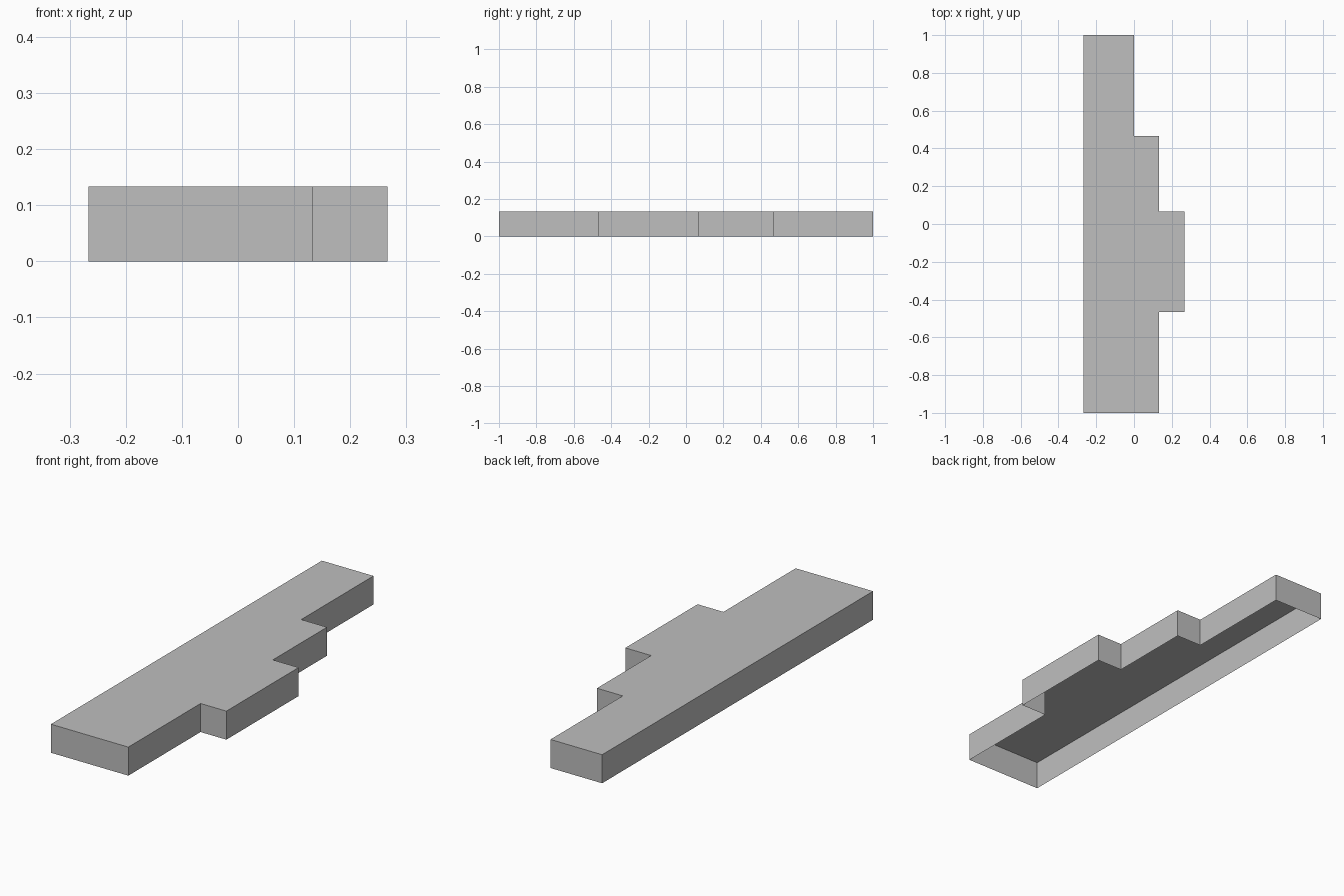
import bpy, bmesh

cube = bpy.data.objects.get("Cube")
if cube:
    bpy.data.objects.remove(cube, do_unlink=True)

UNIT = 2 / 30      # grid module of the stepped plan
HEIGHT = 2 * UNIT

# One flat grey for the whole shell
grey = bpy.data.materials.new("light_grey")
grey.use_nodes = True
colour = (0.52, 0.52, 0.52, 1)
grey.diffuse_color = colour
grey.node_tree.nodes["Principled BSDF"].inputs["Base Color"].default_value = colour

# Plan outline in modules, counter-clockwise from above
outline = [(-4, -15), (2, -15), (2, -7), (4, -7), (4, 1),
           (2, 1), (2, 7), (0, 7), (0, 15), (-4, 15)]

# Top plate with thin side walls, open underneath
bm = bmesh.new()
top = [bm.verts.new((x * UNIT, y * UNIT, HEIGHT)) for x, y in outline]
base = [bm.verts.new((x * UNIT, y * UNIT, 0)) for x, y in outline]
bm.faces.new(top)
for i in range(len(outline)):
    j = (i + 1) % len(outline)
    bm.faces.new((base[i], base[j], top[j], top[i]))

mesh = bpy.data.meshes.new("stepped_slab")
bm.to_mesh(mesh)
bm.free()
mesh.materials.append(grey)
slab = bpy.data.objects.new("stepped_slab", mesh)
bpy.context.collection.objects.link(slab)
